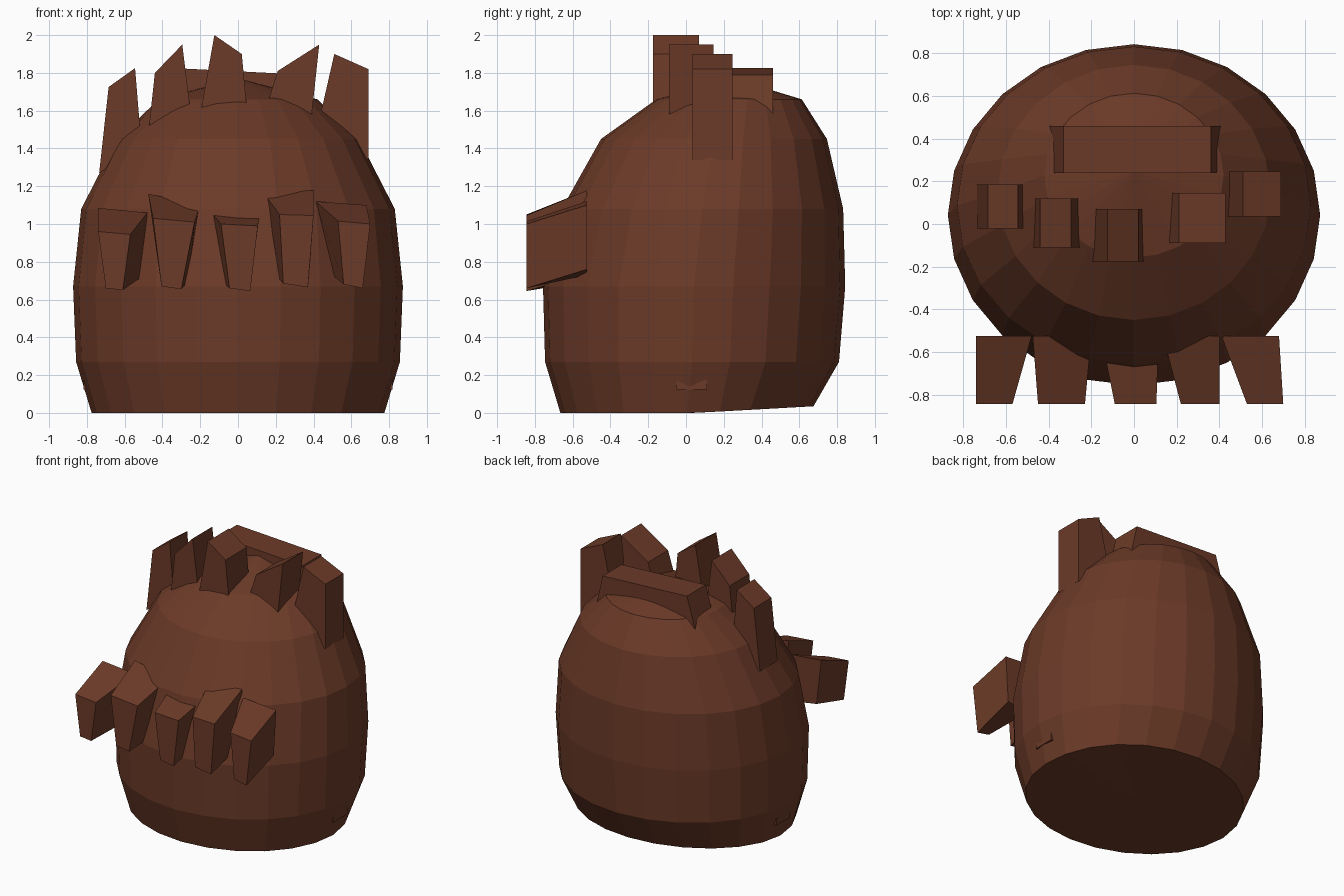
import bpy, bmesh, math

if "Cube" in bpy.data.objects:
    bpy.data.objects.remove(bpy.data.objects["Cube"])

brown = bpy.data.materials.new("dark brown")
brown.diffuse_color = (0.15, 0.043, 0.021, 1)
brown.use_nodes = True
brown.node_tree.nodes["Principled BSDF"].inputs["Base Color"].default_value = brown.diffuse_color


def finish(name, bm):
    bmesh.ops.recalc_face_normals(bm, faces=bm.faces)
    me = bpy.data.meshes.new(name)
    bm.to_mesh(me)
    bm.free()
    me.materials.append(brown)
    ob = bpy.data.objects.new(name, me)
    bpy.context.collection.objects.link(ob)
    return ob


def prism(name, front, back, y0, y1):
    """Solid between two xz outlines at y0 and y1."""
    bm = bmesh.new()
    f = [bm.verts.new((x, y0, z)) for x, z in front]
    b = [bm.verts.new((x, y1, z)) for x, z in back]
    bm.faces.new(f)
    bm.faces.new(b[::-1])
    n = len(f)
    for i in range(n):
        j = (i + 1) % n
        bm.faces.new((f[i], b[i], b[j], f[j]))
    return finish(name, bm)


# Body: stacked ellipses (z, radius x, radius y, centre y), leaning back
SIDES = 24
rings = [(0, 0.775, 0.67, 0.005), (0.27, 0.857, 0.778, 0.032),
         (0.67, 0.873, 0.80, 0.043), (1.08, 0.83, 0.745, 0.087),
         (1.45, 0.64, 0.598, 0.148), (1.66, 0.42, 0.385, 0.228)]
bm = bmesh.new()
loops = []
for z, rx, ry, cy in rings:
    loop = []
    for i in range(SIDES):
        a = 2 * math.pi * i / SIDES
        y = cy + ry * math.sin(a)
        lift = max(0, (y - 0.05) * 0.056) if z == 0 else 0
        loop.append(bm.verts.new((rx * math.cos(a), y, z + lift)))
    loops.append(loop)
for lo, hi in zip(loops, loops[1:]):
    for i in range(SIDES):
        j = (i + 1) % SIDES
        bm.faces.new((lo[i], lo[j], hi[j], hi[i]))
apex = bm.verts.new((0, 0.25, 1.77))
base = bm.verts.new((0, 0.03, 0.0))
for i in range(SIDES):
    j = (i + 1) % SIDES
    bm.faces.new((loops[-1][i], loops[-1][j], apex))
    bm.faces.new((loops[0][j], loops[0][i], base))
finish("body", bm)

# Claws on the front: front outline, then back outline
# (top left, top right, bottom right, bottom left)
claws = [
    ([(-.74, .96), (-.57, .945), (-.61, .65), (-.70, .66)],
     [(-.74, 1.085), (-.48, 1.06), (-.51, .72), (-.70, .75)]),
    ([(-.45, 1.03), (-.23, 1.01), (-.30, .655), (-.405, .67)],
     [(-.475, 1.16), (-.20, 1.10), (-.26, .70), (-.41, .75)]),
    ([(-.09, 1.00), (.105, .99), (.065, .645), (-.045, .66)],
     [(-.155, 1.075), (.115, 1.055), (.075, .74), (-.10, .70)]),
    ([(.22, 1.05), (.40, 1.045), (.37, .665), (.24, .685)],
     [(.135, 1.165), (.40, 1.178), (.38, .76), (.19, .74)]),
    ([(.53, 1.015), (.70, 1.00), (.66, .66), (.56, .68)],
     [(.41, 1.12), (.68, 1.10), (.66, .76), (.50, .73)]),
]
for i, (f, b) in enumerate(claws):
    prism(f"front_claw_{i + 1}", f, b, -0.845, -0.525)

# Spikes around the top: y range and xz outline
spikes = [
    (-.02, .185, [(-.735, 1.27), (-.685, 1.725), (-.545, 1.825), (-.51, 1.40)]),
    (-.11, .12, [(-.475, 1.48), (-.44, 1.80), (-.295, 1.95), (-.245, 1.55)]),
    (-.175, .07, [(-.20, 1.58), (-.125, 2.0), (.02, 1.90), (.05, 1.58)]),
    (-.09, .145, [(.15, 1.62), (.21, 1.81), (.43, 1.95), (.385, 1.53)]),
    (.035, .245, [(.43, 1.55), (.51, 1.90), (.69, 1.82), (.69, 1.34)]),
    (.24, .46, [(-.41, 1.55), (-.33, 1.825), (.36, 1.79), (.415, 1.55)]),
]
for i, (y0, y1, outline) in enumerate(spikes):
    prism(f"top_spike_{i + 1}", outline, outline, y0, y1)

# Crossbar whose ends just break the body surface
bar = [(-.817, .125), (-.817, .175), (.817, .175), (.817, .125)]
prism("inner_crossbar", bar, bar, -0.05, 0.11)
